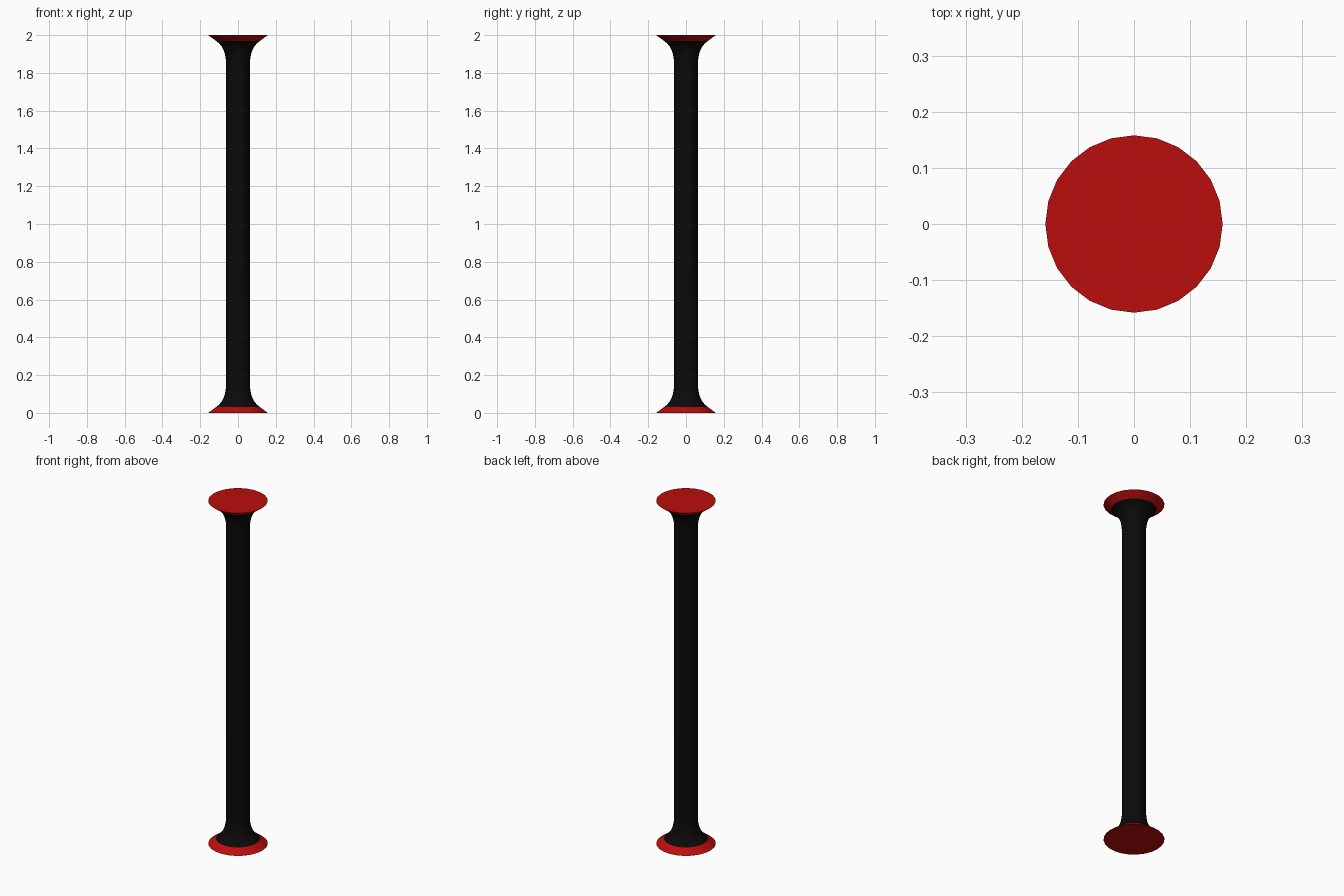
import bpy, bmesh, math

if "Cube" in bpy.data.objects:
    bpy.data.objects.remove(bpy.data.objects["Cube"])

SIDES = 24


def material(name, rgb):
    m = bpy.data.materials.new(name)
    m.diffuse_color = (*rgb, 1.0)
    m.use_nodes = True
    m.node_tree.nodes["Principled BSDF"].inputs["Base Color"].default_value = m.diffuse_color
    return m


def lathe(name, profile, mat, cap_first=False):
    """Revolve (radius, z) points about z; optionally close the first ring."""
    bm = bmesh.new()
    rings = [[bm.verts.new((r * math.cos(a), r * math.sin(a), z))
              for a in (2 * math.pi * i / SIDES for i in range(SIDES))]
             for r, z in profile]
    for low, high in zip(rings, rings[1:]):
        for i in range(SIDES):
            j = (i + 1) % SIDES
            bm.faces.new((low[i], low[j], high[j], high[i]))
    if cap_first:
        bm.faces.new(rings[0])
    bmesh.ops.recalc_face_normals(bm, faces=bm.faces)
    # an open shell may be flipped: side faces must point away from the axis
    side = bm.faces[0] if not cap_first else bm.faces[:][0]
    c = side.calc_center_median()
    if side.normal.x * c.x + side.normal.y * c.y < 0:
        bmesh.ops.reverse_faces(bm, faces=bm.faces)
    mesh = bpy.data.meshes.new(name)
    bm.to_mesh(mesh)
    bm.free()
    mesh.materials.append(mat)
    ob = bpy.data.objects.new(name, mesh)
    bpy.context.collection.objects.link(ob)
    bpy.ops.object.select_all(action='DESELECT')
    ob.select_set(True)
    bpy.context.view_layer.objects.active = ob
    bpy.ops.object.shade_smooth_by_angle(angle=math.radians(35))
    return ob


red = material("red", (0.5, 0.004, 0.004))
black = material("black", (0.003, 0.003, 0.003))

# Flared foot, from the shaft's edge outwards: rim, then the concave flare
rim = [(0.158, 0.0), (0.117, 0.03)]
flare = [(0.117, 0.03), (0.102, 0.042), (0.088, 0.058), (0.077, 0.078),
         (0.069, 0.102), (0.065, 0.125), (0.063, 0.15)]


def flip(points):
    return [(r, 2.0 - z) for r, z in points]


# Red end discs
lathe("bottom_rim", rim, red, cap_first=True)
lathe("top_rim", flip(rim), red, cap_first=True)

# Black shaft with a flare at both ends
lathe("shaft", flare + flip(flare)[::-1], black)
